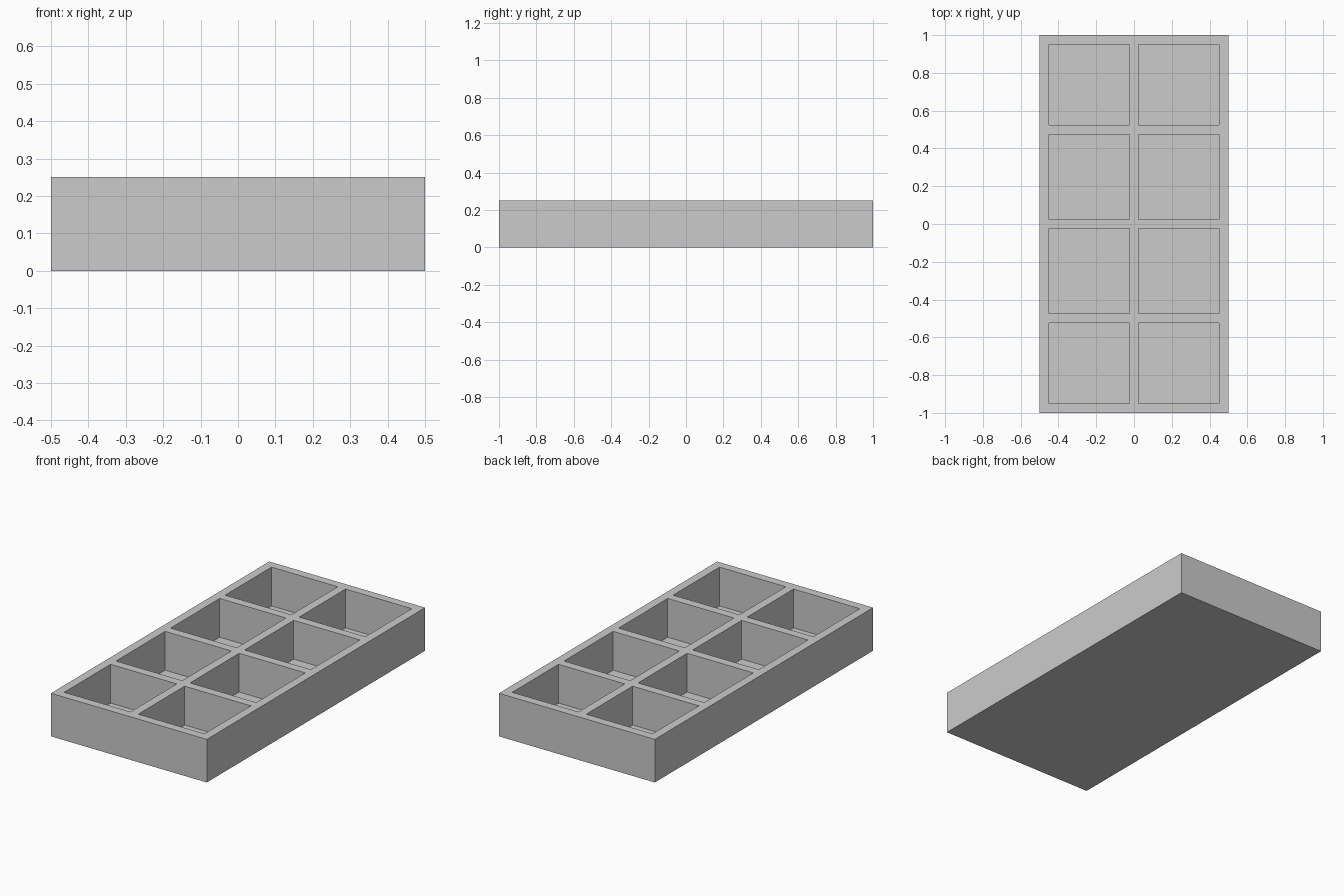
import bpy, bmesh

if "Cube" in bpy.data.objects:
    bpy.data.objects.remove(bpy.data.objects["Cube"])

HEIGHT, FLOOR = 0.25, 0.025
XS = [-0.5, -0.45, -0.025, 0.025, 0.45, 0.5]
YS = [-1, -0.95, -0.525, -0.475, -0.025, 0.025, 0.475, 0.525, 0.95, 1]

bm = bmesh.new()

# Top rim laid out as a grid; odd-numbered cells are pockets
verts = [[bm.verts.new((x, y, HEIGHT)) for y in YS] for x in XS]
pockets = []
for i in range(len(XS) - 1):
    for j in range(len(YS) - 1):
        face = bm.faces.new((verts[i][j], verts[i + 1][j],
                             verts[i + 1][j + 1], verts[i][j + 1]))
        if i % 2 and j % 2:
            pockets.append(face)
border = [e for e in bm.edges if e.is_boundary]

# Outer walls and closed underside
outer = bmesh.ops.extrude_edge_only(bm, edges=border)["geom"]
for v in outer:
    if isinstance(v, bmesh.types.BMVert):
        v.co.z = 0
bmesh.ops.contextual_create(
    bm, geom=[e for e in outer if isinstance(e, bmesh.types.BMEdge)])

# Pockets sunk down to the floor
for face in pockets:
    sunk = bmesh.ops.extrude_discrete_faces(bm, faces=[face])["faces"][0]
    for v in sunk.verts:
        v.co.z = FLOOR

# Merge flat areas and tidy normals
bmesh.ops.recalc_face_normals(bm, faces=bm.faces[:])
mesh = bpy.data.meshes.new("divided_tray")
bm.to_mesh(mesh)
bm.free()
tray = bpy.data.objects.new("divided_tray", mesh)
bpy.context.collection.objects.link(tray)
